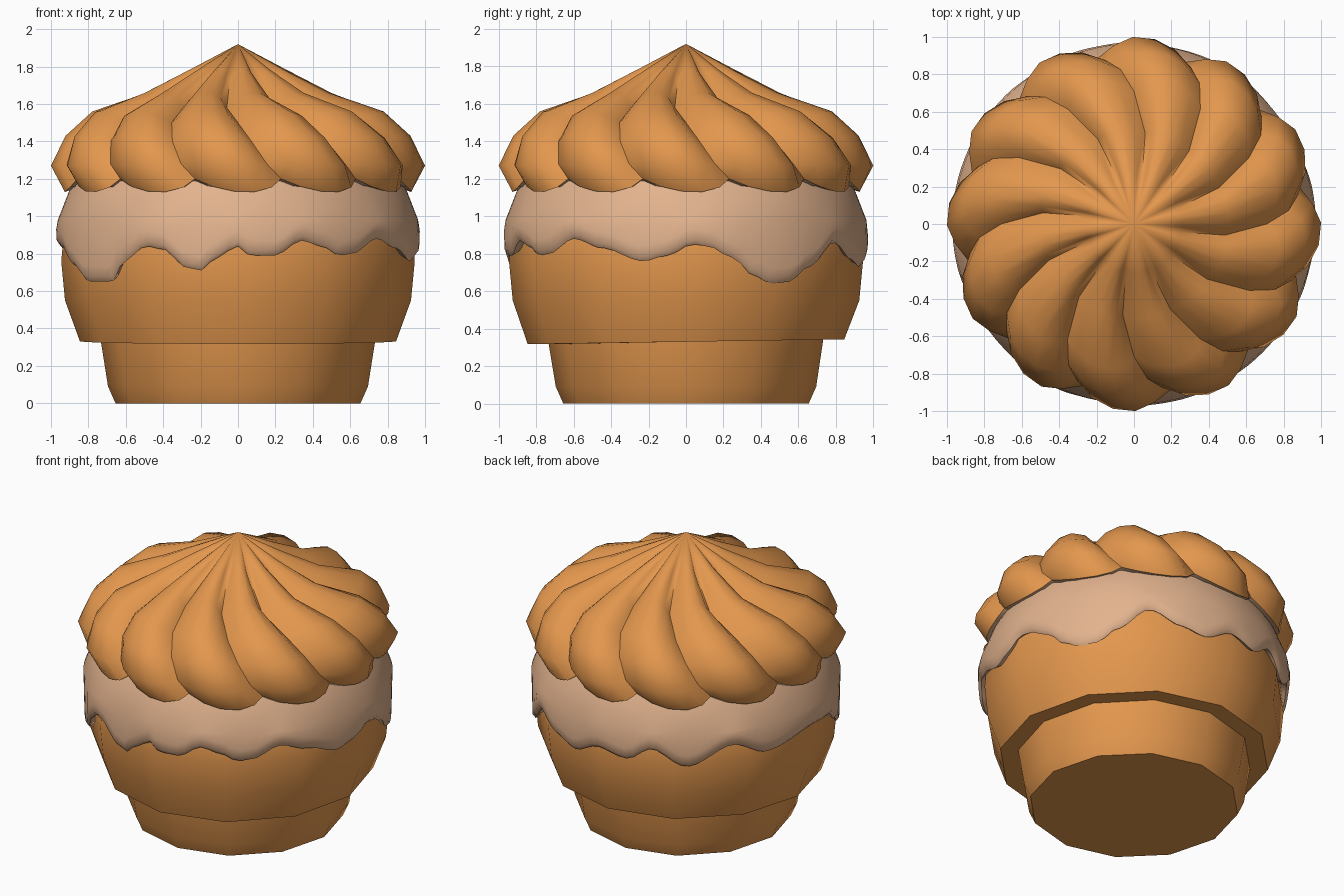
import bpy, bmesh, math

if "Cube" in bpy.data.objects:
    bpy.data.objects.remove(bpy.data.objects["Cube"])


def material(name, rgb):
    m = bpy.data.materials.new(name)
    m.diffuse_color = (*rgb, 1)
    m.use_nodes = True
    m.node_tree.nodes["Principled BSDF"].inputs["Base Color"].default_value = m.diffuse_color
    return m


biscuit = material("golden_biscuit", (0.77, 0.31, 0.075))
cream = material("pale_cream", (0.76, 0.45, 0.27))


def polar(r, deg, z):
    # angle counted from the front (-y), positive towards +x
    a = math.radians(deg)
    return (r * math.sin(a), -r * math.cos(a), z)


def rings_object(name, rings, mats, angle, apex=None, crease_step=0):
    """Bridge closed rings (bottom to top), cap the ends."""
    bm = bmesh.new()
    vs = [[bm.verts.new(p) for p in ring] for ring in rings]
    n = len(vs[0])
    under = []
    for k, (a, b) in enumerate(zip(vs, vs[1:])):
        for i in range(n):
            j = (i + 1) % n
            f = bm.faces.new((a[i], a[j], b[j], b[i]))
            if k == 0:
                under.append(f)
    under.append(bm.faces.new(vs[0][::-1]))
    if apex:
        tip = bm.verts.new(apex)
        for i in range(n):
            bm.faces.new((vs[-1][i], vs[-1][(i + 1) % n], tip))
    else:
        bm.faces.new(vs[-1])
    bmesh.ops.recalc_face_normals(bm, faces=bm.faces)
    if len(mats) > 1:
        for f in under:
            f.material_index = 1
    if crease_step:
        # sharp valleys between lobes and a sharp lower rim, rounded elsewhere
        for f in bm.faces:
            f.smooth = True
        for a, b in zip(vs, vs[1:]):
            for i in range(0, n, crease_step):
                bm.edges.get((a[i], b[i])).smooth = False
        for i in range(n):
            bm.edges.get((vs[1][i], vs[1][(i + 1) % n])).smooth = False
    me = bpy.data.meshes.new(name)
    bm.to_mesh(me)
    bm.free()
    for m in mats:
        me.materials.append(m)
    ob = bpy.data.objects.new(name, me)
    bpy.context.collection.objects.link(ob)
    if not crease_step:
        bpy.ops.object.select_all(action='DESELECT')
        ob.select_set(True)
        bpy.context.view_layer.objects.active = ob
        bpy.ops.object.shade_smooth_by_angle(angle=math.radians(angle))
    return ob


# Cup: narrow foot, slightly tilted ledge and bulging upper part
cup = [(0.655, 0), (0.695, 0.09), (0.733, 0.33), (0.845, 0.33),
       (0.925, 0.55), (0.945, 0.76), (0.93, 0.92), (0.85, 1.1)]
rings_object("cup", [[polar(r, 30 * i, z - (0.013 * math.cos(math.radians(30 * i)) if z == 0.33 else 0))
                      for i in range(12)] for r, z in cup], [biscuit], 35)

# Cream layer: lower edge drips, given as angle from front and height
drips = [(0, .84), (4, .79), (12, .79), (21, .87), (28, .84), (35, .79), (40, .80),
         (51, .88), (62, .83), (76, .76), (84, .79), (92, .85), (97, .84), (105, .78),
         (113, .68), (119, .64), (126, .65), (134, .73), (146, .86), (158, .77),
         (168, .73), (180, .81), (192, .77), (202, .86), (215, .75), (233, .88),
         (247, .79), (270, .85), (284, .83), (292, .74), (302, .65), (314, .65),
         (320, .76), (329, .84), (336, .82), (342, .73), (348, .71), (353, .78), (360, .84)]


def drip(deg):
    for (a, za), (b, zb) in zip(drips, drips[1:]):
        if a <= deg <= b:
            t = (deg - a) / (b - a)
            return za + (zb - za) * t * t * (3 - 2 * t)


N = 120
cream_rings = [[] for _ in range(7)]
for i in range(N):
    d = 360 * i / N
    zb = drip(d)
    low = 0.97 - 0.1 * max(0, 0.8 - zb)
    prof = [(0.90, zb + 0.03), (low - 0.02, zb), (low, zb + 0.025), (low + 0.002, zb + 0.08),
            (0.963, 0.98), (0.905, 1.13), (0.86, 1.21)]
    for ring, (r, z) in zip(cream_rings, prof):
        ring.append(polar(r, d, z))
rings_object("cream_layer", cream_rings, [cream], 50)

# Swirled top: 12 leaning lobes; rows are crease r, z, lobe r, z, twist in degrees
swirl = [(0.84, 1.17, 0.84, 1.16, 0),
         (0.89, 1.20, 0.93, 1.13, 0),
         (0.89, 1.28, 1.00, 1.27, -5),
         (0.83, 1.40, 0.925, 1.43, -10),
         (0.71, 1.50, 0.79, 1.56, -15),
         (0.49, 1.58, 0.51, 1.66, -22),
         (0.25, 1.73, 0.26, 1.785, -25)]
lobe = [(0.0, 0.0), (0.22, 0.6), (0.45, 0.95), (0.68, 1.0), (0.88, 0.65)]
top_rings = []
for k, (rc, zc, rl, zl, tw) in enumerate(swirl):
    ring = []
    for i in range(12):
        for t, w in lobe:
            ring.append(polar(rc + (rl - rc) * w, 15 + tw + 30 * (i + t), zc + (zl - zc) * w))
    top_rings.append(ring)
rings_object("swirled_top", top_rings, [biscuit, cream], 42, (0, 0, 1.92), crease_step=len(lobe))
